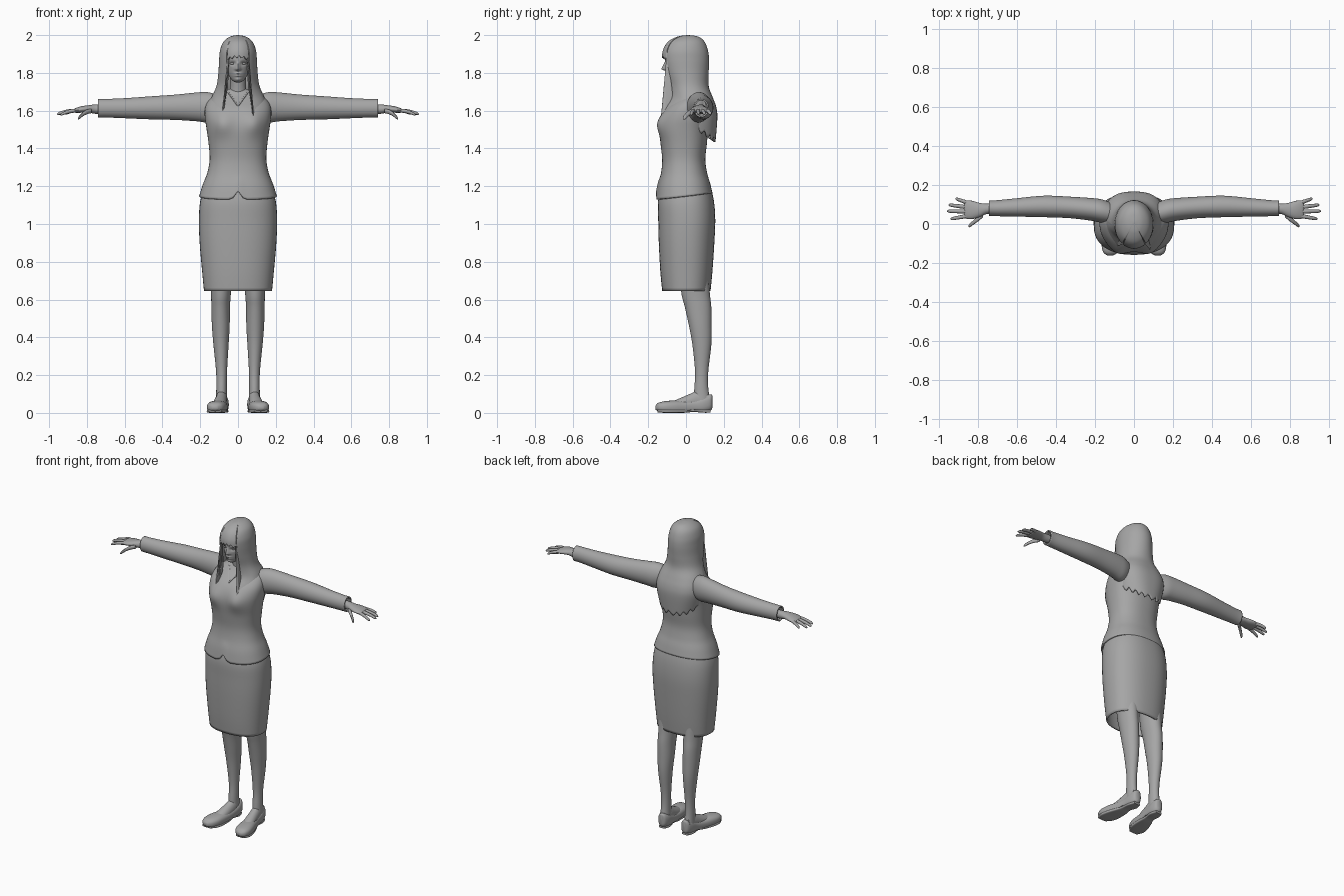
import bpy, bmesh, math
from mathutils import Vector

if "Cube" in bpy.data.objects:
    bpy.data.objects.remove(bpy.data.objects["Cube"])

grey = bpy.data.materials.new("plain grey")
grey.diffuse_color = (0.38, 0.38, 0.38, 1)
grey.use_nodes = True
grey.node_tree.nodes["Principled BSDF"].inputs["Base Color"].default_value = grey.diffuse_color


def spline(keys, steps):
    """Smoothly resample a list of key rows."""
    out, n = [], len(keys)
    for i in range(n - 1):
        p = [keys[max(0, min(n - 1, i + k))] for k in (-1, 0, 1, 2)]
        for s in range(steps):
            t = s / steps
            out.append([0.5 * (2 * b + (c - a) * t + (2 * a - 5 * b + 4 * c - d) * t ** 2
                               + (3 * b - a - 3 * c + d) * t ** 3) for a, b, c, d in zip(*p)])
    return out + [list(keys[-1])]


def finish(name, bm, mirror=False, thick=0, angle=50):
    bmesh.ops.recalc_face_normals(bm, faces=bm.faces)
    me = bpy.data.meshes.new(name)
    bm.to_mesh(me)
    bm.free()
    ob = bpy.data.objects.new(name, me)
    bpy.context.collection.objects.link(ob)
    me.materials.append(grey)
    if thick:
        mod = ob.modifiers.new("thickness", 'SOLIDIFY')
        mod.thickness, mod.offset = thick, -1
    if mirror:
        ob.modifiers.new("mirror", 'MIRROR').use_clip = False
    bpy.ops.object.select_all(action='DESELECT')
    ob.select_set(True)
    bpy.context.view_layer.objects.active = ob
    bpy.ops.object.shade_smooth_by_angle(angle=math.radians(angle))
    return ob


def power(v, e):
    return math.copysign(abs(v) ** (2 / e), v)


def bridge(bm, rings):
    n = len(rings[0])
    for a, b in zip(rings, rings[1:]):
        for i in range(n):
            bm.faces.new((a[i], a[(i + 1) % n], b[(i + 1) % n], b[i]))


def sweep(name, axis, keys, segs=32, steps=4, exp=2.0, caps=True, warp=None, **kw):
    """Rows of (position, centre1, centre2, radius1, radius2) along an axis."""
    bm, rings = bmesh.new(), []
    for s, c1, c2, r1, r2 in spline(keys, steps):
        ring = []
        for i in range(segs):
            a = math.tau * i / segs
            u, v = c1 + r1 * power(math.cos(a), exp), c2 + r2 * power(math.sin(a), exp)
            co = Vector({'x': (s, u, v), 'y': (u, s, v), 'z': (u, v, s)}[axis])
            ring.append(bm.verts.new(warp(co) if warp else co))
        rings.append(ring)
    bridge(bm, rings)
    if caps:
        bm.faces.new(rings[0])
        bm.faces.new(rings[-1])
    return finish(name, bm, **kw)


def bump(v, centre, width):
    return math.exp(-((v - centre) / width) ** 2)


# Skirt
sweep("skirt", 'z', [(.645, 0, .002, .18, .128), (.75, 0, .002, .19, .138), (.9, 0, .003, .203, .147),
                     (1.02, 0, .004, .207, .151), (1.12, 0, 0, .2, .148), (1.2, 0, 0, .175, .13)],
      segs=48, exp=2.3, caps=False, thick=.01)


# Jacket with bust, sloping hem and a notch at the front
def shape_jacket(co):
    if co.y < -.03:
        co.y -= .022 * bump(abs(co.x), .085, .05) * bump(co.z, 1.53, .06)
    low = max(0, min(1, (1.26 - co.z) / .13))
    co.z += low * (.115 * (co.y + .155))
    if co.y < 0:
        co.z += low * .045 * bump(co.x, 0, .022)
    return co


jacket = sweep("jacket", 'z', [
    (1.13, 0, -.009, .206, .149), (1.2, 0, -.01, .187, .138), (1.27, 0, -.01, .163, .122),
    (1.34, 0, -.012, .15, .114), (1.42, 0, -.012, .155, .122), (1.5, 0, -.012, .166, .13),
    (1.56, 0, -.002, .175, .132), (1.61, 0, .012, .175, .122), (1.65, 0, .03, .16, .1),
    (1.68, 0, .04, .125, .078), (1.705, 0, .04, .075, .058), (1.715, 0, .04, .055, .048)],
    segs=64, exp=2.3, caps=False, warp=shape_jacket, thick=.01)

# Collar edges meeting in a V, laid on the jacket front
bpy.context.view_layer.update()
for side, label in ((-1, "left"), (1, "right")):
    bm, rings = bmesh.new(), []
    for i in range(11):
        t = i / 10
        x, z = side * .05 * t, 1.625 + .07 * t
        hit, loc, _, _ = jacket.ray_cast(Vector((x, -1, z)), Vector((0, 1, 0)))
        y = loc.y if hit else -.02
        rings.append([bm.verts.new((x + .005 * math.cos(k * math.pi / 3), y + .005 * math.sin(k * math.pi / 3), z))
                      for k in range(6)])
    bridge(bm, rings)
    finish(label + "_collar_edge", bm)

# Sleeves
sweep("sleeves", 'x', [(.1, .05, 1.62, .05, .06), (.16, .065, 1.618, .06, .08), (.22, .075, 1.62, .058, .076),
                       (.33, .085, 1.618, .055, .067), (.46, .09, 1.615, .055, .061), (.6, .085, 1.613, .047, .053),
                       (.7, .081, 1.613, .041, .049), (.742, .081, 1.613, .04, .049)],
      caps=False, thick=.008, mirror=True)

# Hands: palm, four fingers and thumb
sweep("palms", 'x', [(.68, .08, 1.608, .026, .026), (.75, .078, 1.608, .026, .025), (.79, .072, 1.609, .036, .02),
                     (.83, .072, 1.606, .047, .017), (.862, .074, 1.601, .046, .012), (.872, .074, 1.599, .036, .006)],
      segs=20, mirror=True)
for name, x0, y0, x1, y1, z1 in (("little", .85, .108, .915, .13, 1.583), ("ring", .855, .086, .95, .098, 1.582),
                                 ("middle", .855, .064, .958, .066, 1.582), ("index", .85, .042, .94, .026, 1.578),
                                 ("thumb", .775, .045, .848, -.012, 1.556)):
    z0, r = (1.598, .013) if name == "thumb" else (1.601, .0105)
    mid = lambda t: (x0 + (x1 - x0) * t, y0 + (y1 - y0) * t, z0 + (z1 - z0) * t * t)
    sweep(name + ("s" if name == "thumb" else "_fingers"), 'x',
          [(*mid(t), r * k, r * k) for t, k in ((0, .9), (.3, 1), (.6, .9), (.9, .75), (1, .25))],
          segs=10, steps=3, mirror=True)

# Legs
sweep("legs", 'z', [(.95, .09, .03, .07, .08), (.66, .09, .048, .054, .076), (.56, .092, .064, .049, .07),
                    (.46, .091, .076, .047, .06), (.36, .09, .084, .04, .05), (.22, .087, .083, .029, .035),
                    (.13, .087, .081, .028, .037), (.06, .087, .085, .03, .045)], mirror=True)

# Insteps
sweep("insteps", 'y', [(.12, .087, .06, .026, .045), (.07, .087, .065, .03, .055), (.02, .092, .055, .033, .045),
                       (-.05, .102, .04, .036, .03), (-.1, .11, .03, .03, .02)], segs=20, mirror=True)


# Flat shoes, with a hollow rim round the ankle and a level sole
def shape_shoe(co):
    sole = .004 + .012 * bump(co.y, .045, .05)
    co.z = max(co.z, sole if co.y < .09 else sole + .002)
    return co


sweep("shoes", 'y', [(.14, .083, .06, .008, .03), (.132, .083, .056, .025, .042), (.1, .084, .046, .035, .046),
                     (.05, .088, .035, .037, .038), (0, .096, .03, .042, .035), (-.06, .107, .029, .05, .037),
                     (-.11, .115, .03, .05, .032), (-.145, .12, .03, .037, .024), (-.162, .122, .028, .014, .01)],
      exp=2.5, warp=shape_shoe, mirror=True)
sweep("shoe_soles", 'y', [(.13, .084, .009, .022, .008), (.09, .085, .009, .034, .008), (.04, .09, .013, .03, .008),
                          (0, .096, .01, .04, .009), (-.06, .107, .009, .051, .009), (-.11, .115, .009, .051, .009),
                          (-.15, .121, .011, .032, .008)], segs=20, exp=4, mirror=True)

# Neck
sweep("neck", 'z', [(1.6, 0, .02, .06, .05), (1.68, 0, .028, .052, .05), (1.73, 0, .02, .042, .045),
                    (1.82, 0, .01, .044, .048)])


# Head with nose, lips and eye sockets
def shape_face(co):
    x, z = abs(co.x), co.z
    if co.y < -.02:
        slope = max(0, min(1, (1.862 - z) / .04)) * max(0, min(1, (z - 1.808) / .01))
        co.y -= .024 * slope * bump(x, 0, .007 + .006 * slope)
        co.y += .011 * bump(x, .029, .015) * bump(z, 1.85, .01)
        co.y -= .007 * bump(x, 0, .018) * (bump(z, 1.796, .005) + bump(z, 1.785, .005))
        co.y -= .006 * bump(x, 0, .015) * bump(z, 1.765, .009)
    return co


sweep("head", 'z', [(1.75, 0, -.06, .012, .012), (1.756, 0, -.058, .025, .028), (1.772, 0, -.048, .04, .046),
                    (1.8, 0, -.03, .055, .072), (1.84, 0, -.014, .066, .094), (1.88, 0, -.005, .073, .106),
                    (1.93, 0, 0, .075, .1), (1.97, 0, 0, .045, .065)], segs=80, steps=10, warp=shape_face)

# Eyes
bm = bmesh.new()
bmesh.ops.create_uvsphere(bm, u_segments=16, v_segments=10, radius=.011)
for v in bm.verts:
    v.co = Vector((v.co.x * 1.2 + .029, v.co.y - .086, v.co.z * .65 + 1.85))
finish("eyes", bm, mirror=True)

# Long hair: rows of height, half width, front y, back y, squareness, front pinch
profile = spline([(2, .004, .006, .014, 2, 0), (1.992, .042, -.045, .065, 2, 0), (1.965, .077, -.095, .098, 2, 0),
                  (1.92, .095, -.122, .116, 2, 0), (1.87, .1, -.126, .122, 2, 0), (1.8, .104, -.115, .12, 2, .05),
                  (1.73, .114, -.098, .12, 2.1, .2), (1.67, .14, -.095, .142, 2.4, .35),
                  (1.62, .155, -.125, .16, 2.6, .4), (1.56, .158, -.158, .166, 2.6, .35),
                  (1.42, .13, -.18, .155, 2.4, .2)], 8)


def hair_row(z):
    for a, b in zip(profile, profile[1:]):
        if z >= b[0]:
            t = (a[0] - z) / (a[0] - b[0])
            return [p + (q - p) * t for p, q in zip(a, b)]
    return profile[-1]


def hair_end(a):
    """Lowest hair height at an angle from the front (fringe, locks, back)."""
    d = abs(math.degrees(a))
    if d < 37:
        return 1.885 - .014 * (d / 37) ** 2 + .007 * math.sin(a * 24)
    if d < 85:
        return (1.54 if a > 0 else 1.555) + .025 * math.sin(a * 17) + .0012 * abs(d - 55)
    return 1.445 + .1 * ((180 - d) / 95) ** 2 + .012 * math.sin(a * 21)


bm, rings, cols, rows = bmesh.new(), [], 128, 56
for r in range(rows + 1):
    ring = []
    for c in range(cols):
        a = math.tau * (c + .5) / cols - math.pi
        z = 2 - (2 - hair_end(a)) * (r / rows) ** 1.5
        _, rx, yf, yb, e, pinch = hair_row(z)
        front = max(0, math.cos(a)) ** 2
        x = rx * power(math.sin(a), e) * (1 - pinch * front)
        y = (yf + yb) / 2 - (yb - yf) / 2 * power(math.cos(a), e)
        ring.append(bm.verts.new((x, y, z)))
    rings.append(ring)
bridge(bm, rings)
bm.faces.new(rings[0])
finish("hair", bm, thick=.01, angle=60)
